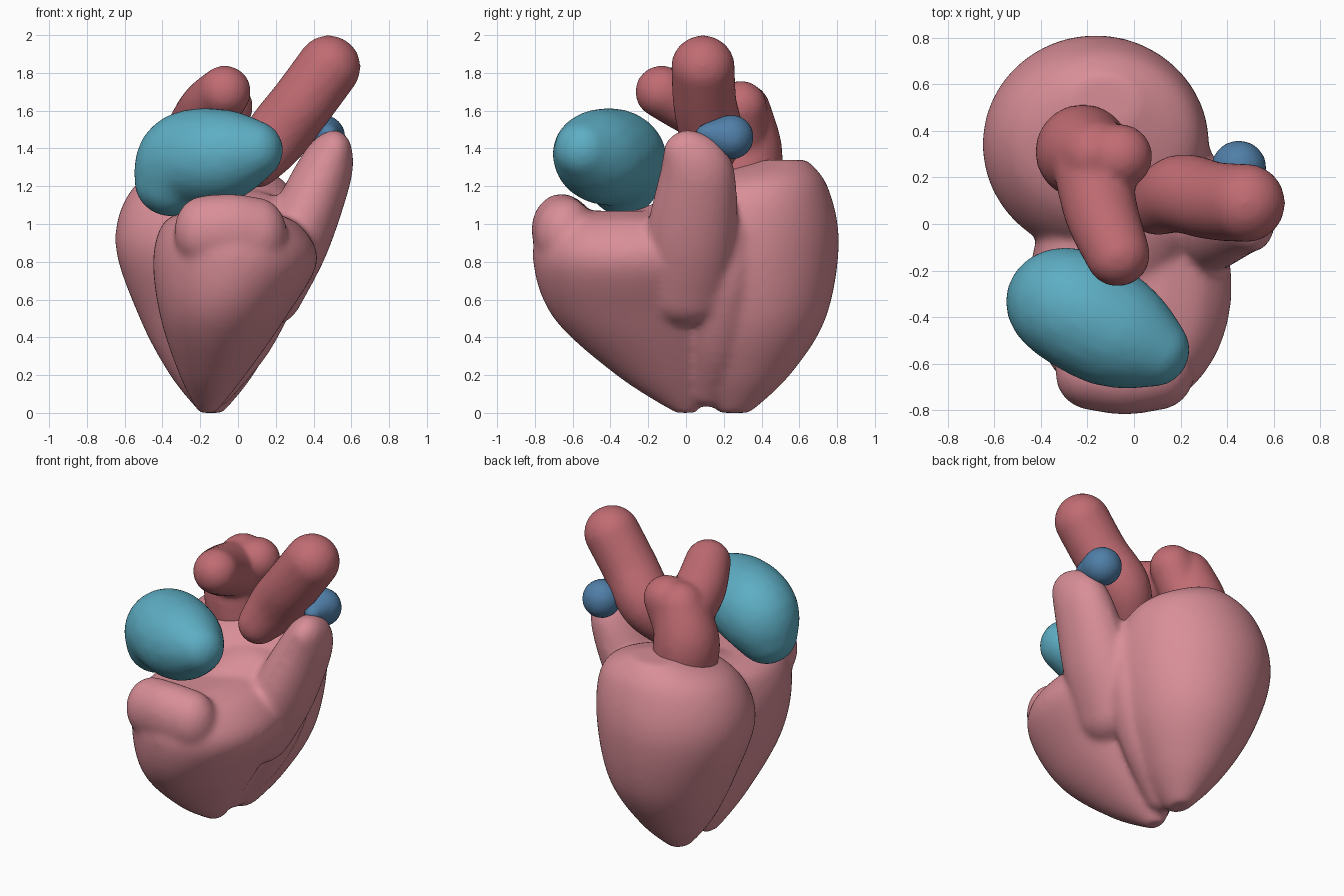
import bpy, bmesh, math
from mathutils import Matrix, Vector

cube = bpy.data.objects.get("Cube")
if cube:
    bpy.data.objects.remove(cube)


def material(name, rgb):
    m = bpy.data.materials.new(name)
    m.use_nodes = True
    m.diffuse_color = (*rgb, 1)
    m.node_tree.nodes["Principled BSDF"].inputs["Base Color"].default_value = (*rgb, 1)
    return m


pink = material("muscle pink", (.69, .27, .31))
red = material("artery red", (.53, .15, .17))
teal = material("atrium teal", (.11, .42, .55))
blue = material("vein blue", (.08, .21, .39))


def spline(points, steps):
    """Smooth curve through tuples of any length."""
    padded = [points[0], *points, points[-1]]
    curve = []
    for before, start, end, after in zip(padded, padded[1:], padded[2:], padded[3:]):
        for i in range(steps):
            t = i / steps
            curve.append([
                b + t * ((c - a) + t * ((2 * a - 5 * b + 4 * c - d)
                         + t * (3 * b - a - 3 * c + d))) / 2
                for a, b, c, d in zip(before, start, end, after)])
    return curve + [list(points[-1])]


def sweep(bm, stations, stretch=(1, 1, 1)):
    """Run a stretched ball (x, y, z, radius) smoothly through the stations."""
    for x, y, z, radius in spline(stations, 7):
        place = Matrix.Translation((x, y, z))
        scale = Matrix.Diagonal((*(Vector(stretch) * radius), 1))
        bmesh.ops.create_icosphere(bm, subdivisions=3, radius=1, matrix=place @ scale)


def loft(bm, rings, sides=48):
    """Skin level oval rings given as (z, left, right, front, back)."""
    loops = []
    for z, left, right, front, back in spline(rings, 6):
        loop = []
        for i in range(sides):
            angle = math.tau * i / sides
            x = (left + right + math.cos(angle) * (right - left)) / 2
            y = (front + back + math.sin(angle) * (back - front)) / 2
            loop.append(bm.verts.new((x, y, z)))
        loops.append(loop)
    faces = [bm.faces.new(loops[0]), bm.faces.new(loops[-1])]
    for low, high in zip(loops, loops[1:]):
        for i in range(sides):
            j = (i + 1) % sides
            faces.append(bm.faces.new((low[i], low[j], high[j], high[i])))
    bmesh.ops.recalc_face_normals(bm, faces=faces)


def organ(name, mat, build, smooth=8):
    """Fuse everything that build adds into one soft skin."""
    bm = bmesh.new()
    build(bm)
    mesh = bpy.data.meshes.new(name)
    bm.to_mesh(mesh)
    bm.free()
    mesh.materials.append(mat)
    obj = bpy.data.objects.new(name, mesh)
    bpy.context.collection.objects.link(obj)
    fuse = obj.modifiers.new("fuse", 'REMESH')
    fuse.mode = 'VOXEL'
    fuse.voxel_size = .018
    fuse.use_smooth_shade = True
    soften = obj.modifiers.new("soften", 'SMOOTH')
    soften.factor = .5
    soften.iterations = smooth


def ventricles(bm):
    # Rear chamber, tapering to the lower tip
    loft(bm, [(0, -.2, -.08, .17, .34),
              (.2, -.36, .08, .05, .55),
              (.5, -.52, .24, -.05, .74),
              (.9, -.65, .32, -.13, .81),
              (1.2, -.55, .27, .03, .75),
              (1.34, -.28, .02, .4, .64)])
    # Front chamber
    loft(bm, [(0, -.21, -.12, -.06, .06),
              (.2, -.31, .04, -.37, .16),
              (.5, -.41, .25, -.7, .23),
              (.8, -.45, .42, -.81, .27),
              (1, -.4, .32, -.76, .26),
              (1.07, -.28, .14, -.6, .2)])
    # Raised front lip
    sweep(bm, [(-.18, -.64, .96, .16), (-.04, -.66, .97, .16), (.1, -.64, .95, .16)],
          stretch=(1, 1, 1.2))
    # Saddle under the arteries
    sweep(bm, [(-.1, -.2, .9, .2), (.05, .05, 1, .2)], stretch=(1.3, 1.1, .9))
    # Side arm
    sweep(bm, [(.18, 0, .68, .22), (.32, .03, .95, .22),
               (.46, .06, 1.27, .18), (.51, .01, 1.38, .12)], stretch=(.8, 1.1, 1))
    # Web between the chambers
    sweep(bm, [(-.12, .12, .13, .1), (.04, .17, .4, .15),
               (.15, .2, .7, .18), (.19, .22, .95, .17)])


def front_atrium(bm):
    # Rounded bean, low at one end
    sweep(bm, [(-.36, -.33, 1.23, .19), (-.28, -.35, 1.34, .25),
               (-.1, -.45, 1.36, .25), (.08, -.54, 1.39, .16)])


def rear_artery(bm):
    # Broad trunk
    sweep(bm, [(-.21, .31, 1.25, .2), (-.22, .31, 1.4, .2), (-.17, .3, 1.6, .15)])
    # Forward branch
    sweep(bm, [(-.18, .25, 1.55, .17), (-.14, .05, 1.62, .16), (-.07, -.13, 1.7, .14)])
    # Short side bulge
    sweep(bm, [(-.14, .3, 1.45, .14), (-.06, .29, 1.62, .14)])


def side_artery(bm):
    # Leaning tube, thicker at the free end
    sweep(bm, [(.1, .08, 1.32, .13), (.2, .13, 1.46, .17),
               (.34, .1, 1.64, .17), (.48, .09, 1.83, .17)])


def vein_cap(bm):
    # Teardrop behind the arm
    sweep(bm, [(.45, .24, 1.46, .12), (.48, .1, 1.48, .05)])


organ("ventricles", pink, ventricles, smooth=16)
organ("front_atrium", teal, front_atrium)
organ("rear_artery", red, rear_artery)
organ("side_artery", red, side_artery)
organ("vein_cap", blue, vein_cap, smooth=4)
